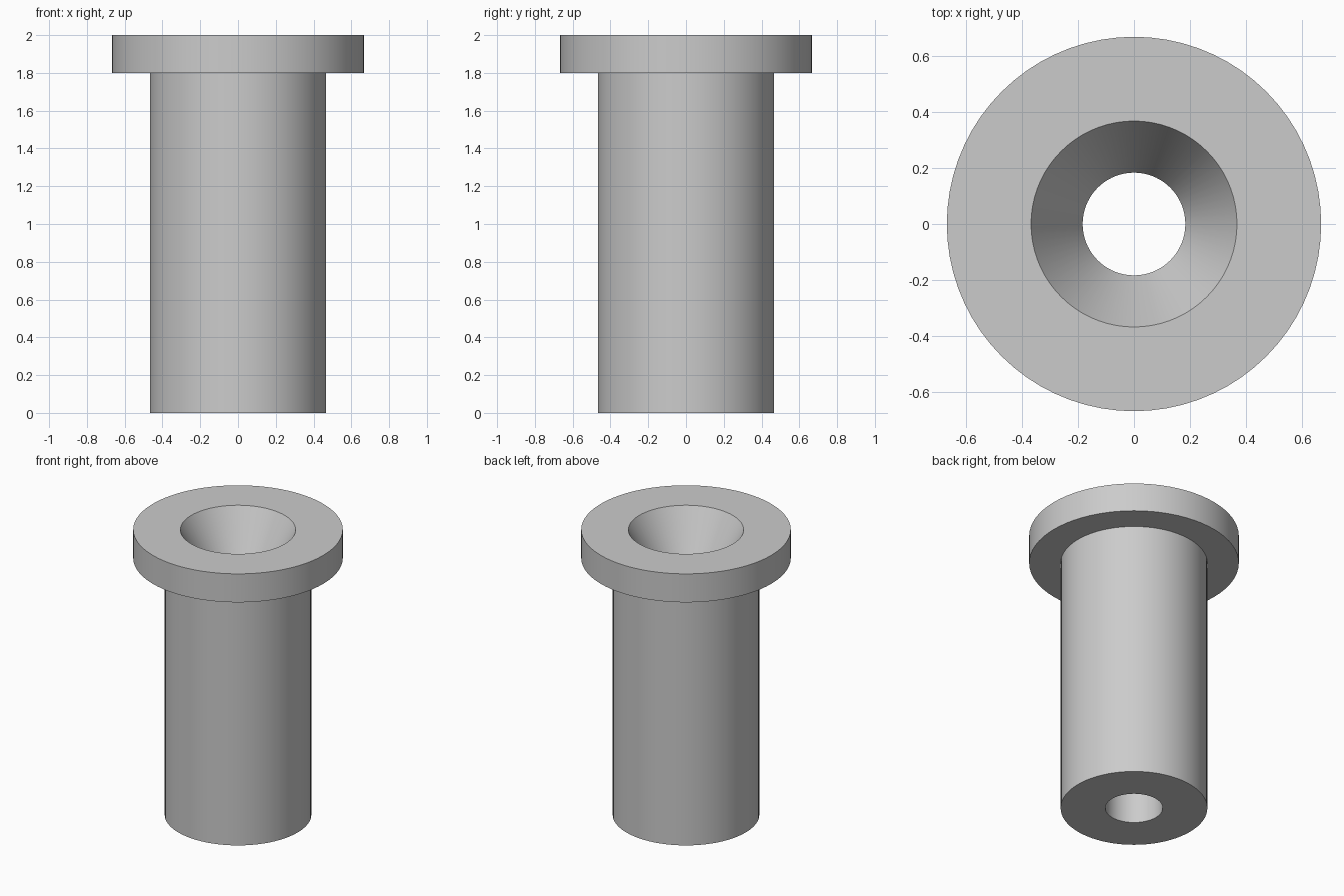
import bpy
import math

cube = bpy.data.objects.get("Cube")
if cube:
    bpy.data.objects.remove(cube, do_unlink=True)

SEGMENTS = 72

# Cross-section as (radius, height), running around the wall of the bushing
profile = [
    (0.183, 0.0),    # bore, bottom
    (0.467, 0.0),    # shaft, bottom
    (0.467, 1.8),    # shaft meets flange
    (0.667, 1.8),    # flange, lower rim
    (0.667, 2.0),    # flange, upper rim
    (0.367, 2.0),    # funnel mouth
    (0.183, 1.67),   # funnel meets bore
]


def lathe(name, section, segments):
    """Revolve a closed section around the z axis."""
    n = len(section)
    verts = []
    for s in range(segments):
        a = 2 * math.pi * s / segments
        verts += [(r * math.cos(a), r * math.sin(a), z) for r, z in section]
    faces = []
    for s in range(segments):
        here, there = s * n, (s + 1) % segments * n
        for i in range(n):
            j = (i + 1) % n
            faces.append((here + i, there + i, there + j, here + j))
    mesh = bpy.data.meshes.new(name)
    mesh.from_pydata(verts, [], faces)
    obj = bpy.data.objects.new(name, mesh)
    bpy.context.collection.objects.link(obj)
    return obj


# Plain grey material
grey = bpy.data.materials.new("light_grey")
grey.use_nodes = True
colour = (0.6, 0.6, 0.6, 1.0)
grey.diffuse_color = colour
grey.node_tree.nodes["Principled BSDF"].inputs["Base Color"].default_value = colour

# Flanged bushing with a funnel-mouthed through bore
bushing = lathe("flanged_bushing", profile, SEGMENTS)
bushing.data.materials.append(grey)

bpy.ops.object.select_all(action="DESELECT")
bushing.select_set(True)
bpy.context.view_layer.objects.active = bushing
bpy.ops.object.shade_smooth_by_angle(angle=math.radians(25))
